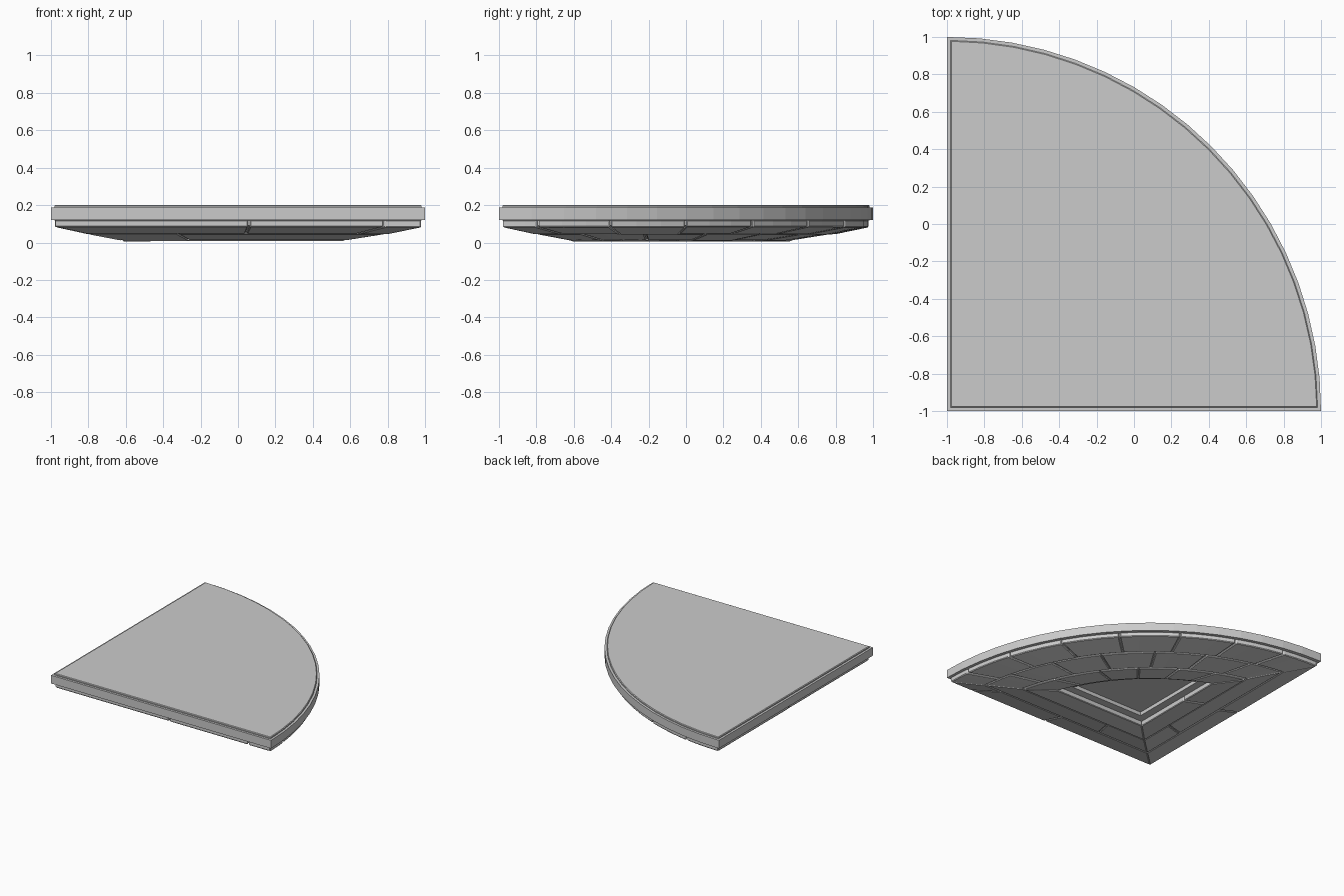
import bpy, bmesh, random
from math import asin, sin, cos, pi, sqrt

if "Cube" in bpy.data.objects:
    bpy.data.objects.remove(bpy.data.objects["Cube"])

random.seed(4)
R = 2.0  # quarter-disc radius, corner at (-1, -1)


def edge_point(side, t, d):
    """Point at fraction t along one side of the outline inset by d."""
    r = R - d
    a = asin(d / r)
    if side == "arc":
        ang = a + t * (pi / 2 - 2 * a)
        return (-1 + r * cos(ang), -1 + r * sin(ang))
    s = -1 + d + t * (sqrt(r * r - d * d) - d)
    return (s, -1 + d) if side == "front" else (-1 + d, s)


def make_object(name, bm, bevel=0):
    bmesh.ops.recalc_face_normals(bm, faces=bm.faces[:])
    me = bpy.data.meshes.new(name)
    bm.to_mesh(me)
    bm.free()
    ob = bpy.data.objects.new(name, me)
    bpy.context.collection.objects.link(ob)
    if bevel:
        mod = ob.modifiers.new("worn_edges", "BEVEL")
        mod.width = bevel
        mod.segments = 1
        mod.limit_method = "ANGLE"
        mod.angle_limit = 0.7
    return ob


def bridge(bm, a, b):
    for i in range(len(a)):
        j = (i + 1) % len(a)
        bm.faces.new((a[i], a[j], b[j], b[i]))


def sector_loft(name, profile, segs=18):
    """Stack of inset quarter-disc outlines (inset, z), capped at both ends."""
    bm = bmesh.new()
    rings = []
    for d, z in profile:
        pts = [(-1 + d, -1 + d)]
        pts += [edge_point("arc", i / segs, d) for i in range(segs + 1)]
        rings.append([bm.verts.new((x, y, z)) for x, y in pts])
    for a, b in zip(rings, rings[1:]):
        bridge(bm, a, b)
    bm.faces.new(rings[0])
    bm.faces.new(rings[-1])
    return make_object(name, bm)


# Top slab with a small stepped lip
sector_loft("top_slab", [(0.02, 0.119), (0, 0.12), (0, 0.187), (0.018, 0.187),
                         (0.018, 0.195), (0.023, 0.2)])

# Mortar bed behind the stones, with the two-step recess in the middle
sector_loft("underside_bed", [(0.032, 0.122), (0.032, 0.092), (0.2, 0.054),
                              (0.38, 0.022), (0.53, 0.018), (0.53, 0.045),
                              (0.6, 0.045), (0.6, 0.075)])


def add_stone(bm, side, t0, t1, row):
    d0, z0, d1, z1 = row
    g = 0.005
    length = (1.45 if side == "arc" else 1) * (R - d0 - d1)
    # gap only at joints, mitred ends stay closed
    a = t0 + (g / length if t0 > 0 else 0)
    b = t1 - (g / length if t1 < 1 else 0)
    dz = random.uniform(0, 0.005)
    dd = random.uniform(0, 0.004) if d0 < 0.1 else 0.003
    section = [(d0 + dd, 0.121), (d0 + dd, z0 + dz), (d1 - 0.003, z1 + dz), (d1 - 0.003, 0.121)]
    n = 3 if side == "arc" else 1
    slices = []
    for i in range(n + 1):
        t = a + (b - a) * i / n
        slices.append([bm.verts.new((*edge_point(side, t, d), z)) for d, z in section])
    for p, q in zip(slices, slices[1:]):
        bridge(bm, p, q)
    bm.faces.new(slices[0])
    bm.faces.new(slices[-1])


# Three rows of stones: (outer inset, z, inner inset, z), joints for each side
rows = [
    ("outer_stones", (0.02, 0.08, 0.2, 0.042),
     {"arc": [0.06, 0.19, 0.335, 0.48, 0.63, 0.77, 0.9], "front": [0.53, 0.9], "left": [0.53]}),
    ("middle_stones", (0.2, 0.042, 0.38, 0.009),
     {"arc": [0.1, 0.25, 0.41, 0.58, 0.74, 0.89], "front": [0.3], "left": [0.24]}),
    ("inner_stones", (0.38, 0.005, 0.54, 0.005),
     {"arc": [0.16, 0.36, 0.53, 0.7, 0.86], "front": [], "left": [0.6]}),
]
for name, row, joints in rows:
    bm = bmesh.new()
    for side, cuts in joints.items():
        ts = [0] + cuts + [1]
        for t0, t1 in zip(ts, ts[1:]):
            add_stone(bm, side, t0, t1, row)
    # the inner row is kept shallow so that the recess stays open
    make_object(name, bm, 0.005)
